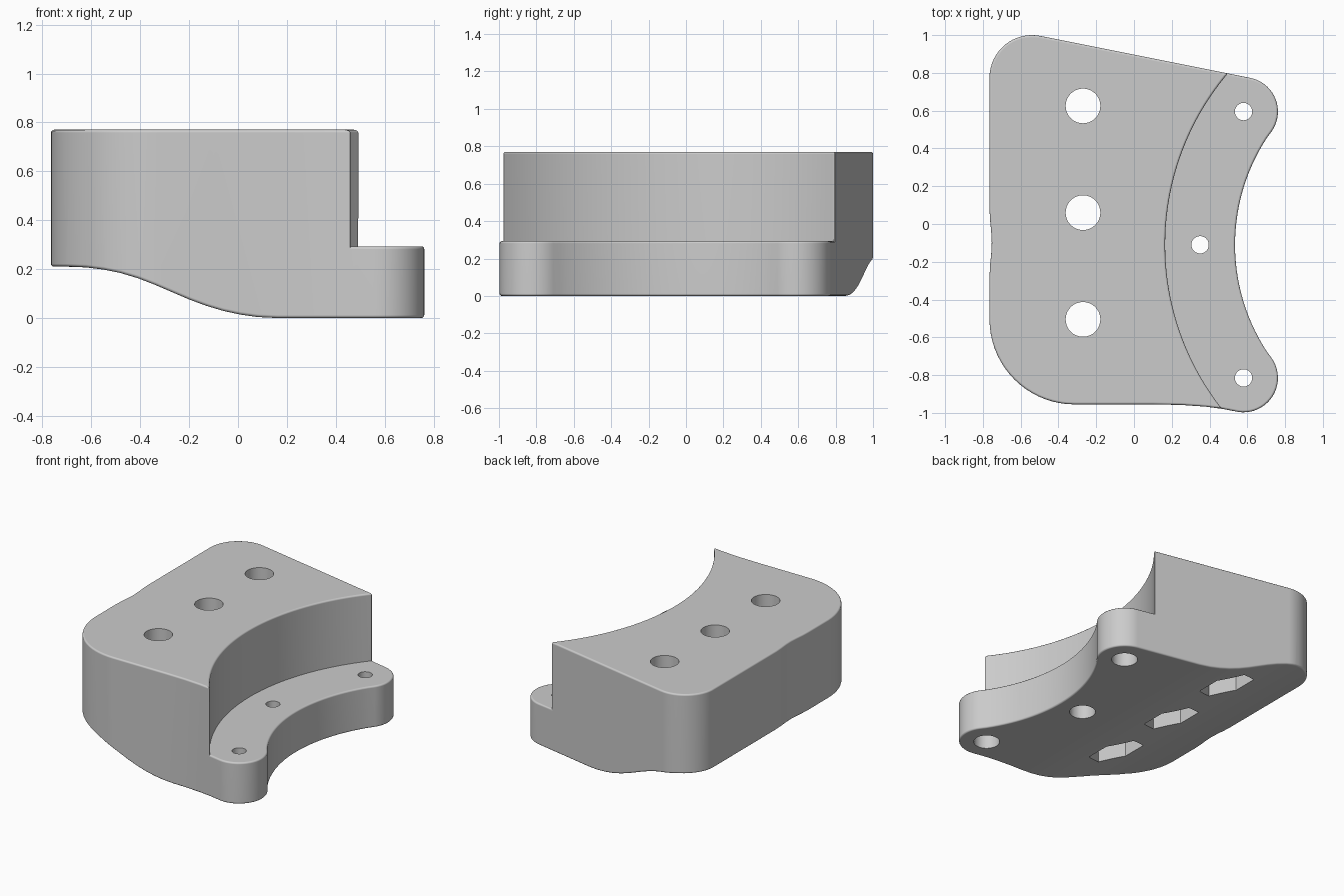
import bpy, bmesh, math
from mathutils import Vector

cube = bpy.data.objects.get("Cube")
if cube:
    bpy.data.objects.remove(cube, do_unlink=True)


def arc(cx, cy, r, a0, a1, n):
    """Points on a circular arc, angles in degrees."""
    angles = [math.radians(a0 + (a1 - a0) * i / n) for i in range(n + 1)]
    return [(cx + r * math.cos(a), cy + r * math.sin(a)) for a in angles]


def prism(name, points, start, end, axis="z"):
    """Extrude a 2D outline along z, or an xz profile along y."""
    place = (lambda p, d: (p[0], p[1], d)) if axis == "z" else (lambda p, d: (p[0], d, p[1]))
    bm = bmesh.new()
    low = [bm.verts.new(place(p, start)) for p in points]
    high = [bm.verts.new(place(p, end)) for p in points]
    bm.faces.new(low)
    bm.faces.new(high)
    n = len(points)
    for i in range(n):
        j = (i + 1) % n
        bm.faces.new((low[i], low[j], high[j], high[i]))
    bmesh.ops.recalc_face_normals(bm, faces=bm.faces[:])
    mesh = bpy.data.meshes.new(name)
    bm.to_mesh(mesh)
    bm.free()
    obj = bpy.data.objects.new(name, mesh)
    bpy.context.collection.objects.link(obj)
    return obj


HEIGHT, LEDGE = 0.77, 0.293
ARC_X, ARC_Y = 1.57, -0.11      # shared centre of the two concave arcs
LOBE_X, LOBE_R = 0.58, 0.182

# Plan outline, counter-clockwise from the front left corner
outline = arc(-0.315, -0.505, 0.45, 180, 270, 18)
outline += [(-0.1, -0.955), (0.1, -0.955), (0.25, -0.958), (0.38, -0.967), (0.47, -0.979)]
outline += arc(LOBE_X, -0.815, LOBE_R, 261, 395.4, 20)
outline += arc(ARC_X, ARC_Y, 1.035, 215.4, 144.6, 30)[1:-1]
outline += arc(LOBE_X, 0.595, LOBE_R, -35.4, 78.6, 18)
outline += arc(-0.54, 0.775, 0.225, 78.6, 180, 16)
outline += [(-0.765, 0.08), (-0.762, 0.02), (-0.756, -0.04), (-0.753, -0.1),
            (-0.756, -0.16), (-0.762, -0.22), (-0.765, -0.28)]
body = prism("mounting_block", outline, -0.2, 1.0)

# Side profile with the S-shaped underside
profile = [(-1.0, HEIGHT), (-1.0, 0.21), (-0.7, 0.21), (-0.62, 0.207), (-0.55, 0.198),
           (-0.48, 0.184), (-0.41, 0.163), (-0.34, 0.136), (-0.27, 0.106), (-0.2, 0.076),
           (-0.13, 0.05), (-0.06, 0.029), (0.01, 0.014), (0.08, 0.004), (0.16, 0.0),
           (1.0, 0.0), (1.0, HEIGHT)]
side_profile = prism("side_profile", profile, -1.3, 1.3, "y")

# Curved step above the ledge
step = arc(ARC_X, ARC_Y, 1.405, 225, 135, 48)
step_cutter = prism("step_cutter", step + [(1.2, 1.3), (1.2, -1.3)], LEDGE, 1.2)
cutters = [(side_profile, "INTERSECT"), (step_cutter, "DIFFERENCE")]

# Bolt holes with hexagonal nut pockets, then ledge holes with counterbores
big_holes = [(-0.27, y) for y in (-0.505, 0.06, 0.625)]
small_holes = [(0.58, -0.815), (0.35, -0.11), (0.58, 0.595)]
for x, y in big_holes:
    cutters.append((prism("bolt_hole", arc(x, y, 0.092, 0, 348.75, 31), -0.3, 1.2), "DIFFERENCE"))
    cutters.append((prism("nut_pocket", arc(x, y, 0.18, 30, 330, 5), -0.3, 0.45), "DIFFERENCE"))
for x, y in small_holes:
    cutters.append((prism("screw_hole", arc(x, y, 0.046, 0, 345, 23), -0.3, 1.2), "DIFFERENCE"))
    cutters.append((prism("counterbore", arc(x, y, 0.085, 0, 348.75, 31), -0.3, 0.15), "DIFFERENCE"))

for cutter, operation in cutters:
    cutter.hide_render = True
    mod = body.modifiers.new(cutter.name, "BOOLEAN")
    mod.object, mod.operation, mod.solver = cutter, operation, "EXACT"
bpy.context.view_layer.update()
cut_mesh = bpy.data.meshes.new_from_object(
    body.evaluated_get(bpy.context.evaluated_depsgraph_get()))
body.modifiers.clear()
body.data = cut_mesh
for cutter, _ in cutters:
    bpy.data.objects.remove(cutter, do_unlink=True)

# Round the outer convex edges, leaving the holes crisp
holes = [(Vector(p), 0.2) for p in big_holes] + [(Vector(p), 0.1) for p in small_holes]


def outer_edge(edge):
    if len(edge.link_faces) != 2 or not edge.is_convex:
        return False
    if edge.calc_face_angle(0) < math.radians(35):
        return False
    mid = ((edge.verts[0].co + edge.verts[1].co) / 2).xy
    return all((mid - centre).length > r for centre, r in holes)


bm = bmesh.new()
bm.from_mesh(cut_mesh)
bmesh.ops.remove_doubles(bm, verts=bm.verts[:], dist=0.004)
bm.normal_update()
bmesh.ops.bevel(bm, geom=[e for e in bm.edges if outer_edge(e)], offset=0.012,
                offset_type="OFFSET", segments=3, profile=0.5, affect="EDGES",
                clamp_overlap=False, loop_slide=False)
bm.to_mesh(cut_mesh)
bm.free()

# Single grey finish
grey = bpy.data.materials.new("light_grey")
grey.use_nodes = True
colour = (0.6, 0.6, 0.6, 1.0)
grey.diffuse_color = colour
grey.node_tree.nodes["Principled BSDF"].inputs["Base Color"].default_value = colour
cut_mesh.materials.clear()
cut_mesh.materials.append(grey)
for poly in cut_mesh.polygons:
    poly.material_index = 0

bpy.ops.object.select_all(action="DESELECT")
body.select_set(True)
bpy.context.view_layer.objects.active = body
bpy.ops.object.shade_smooth_by_angle(angle=math.radians(40))
normals = body.modifiers.new("even_normals", "WEIGHTED_NORMAL")
normals.keep_sharp = True
